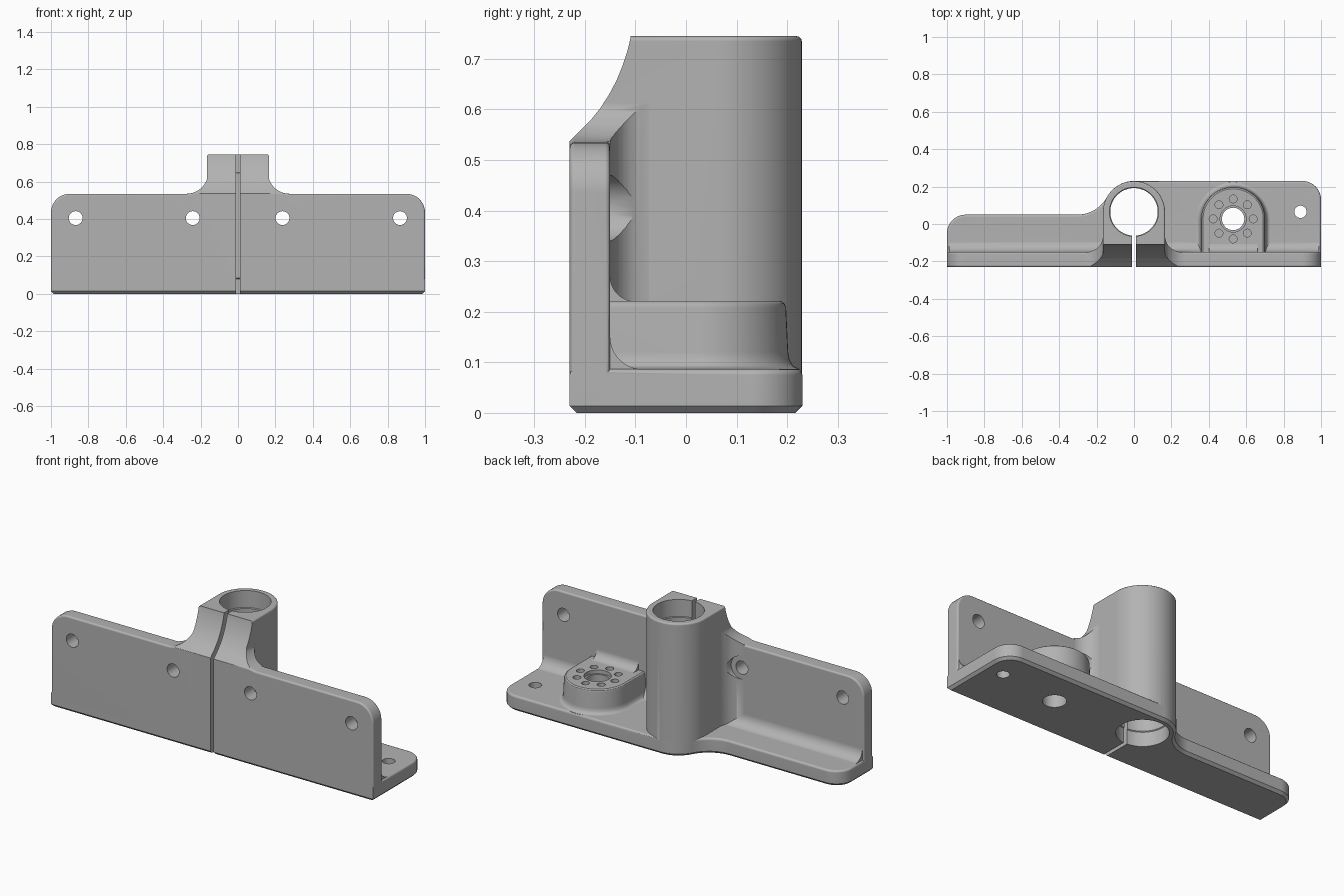
import bpy
import bmesh
from math import cos, sin, radians

cube = bpy.data.objects.get("Cube")
if cube:
    bpy.data.objects.remove(cube, do_unlink=True)

grey = bpy.data.materials.new("plain grey")
grey.use_nodes = True
grey.diffuse_color = (0.45, 0.45, 0.45, 1)
grey.node_tree.nodes["Principled BSDF"].inputs["Base Color"].default_value = (0.45, 0.45, 0.45, 1)


def arc(cx, cy, r, a0, a1, n=10):
    steps = [radians(a0 + (a1 - a0) * i / n) for i in range(n + 1)]
    return [(cx + r * cos(a), cy + r * sin(a)) for a in steps]


def make(name, bm):
    bmesh.ops.recalc_face_normals(bm, faces=bm.faces)
    mesh = bpy.data.meshes.new(name)
    bm.to_mesh(mesh)
    bm.free()
    mesh.materials.append(grey)
    obj = bpy.data.objects.new(name, mesh)
    bpy.context.collection.objects.link(obj)
    return obj


def loft(name, sections, axis="z", bevels=()):
    """Skin a stack of (outline, height) sections; bevels are (edge rule, width, segments)."""
    place = {"x": lambda a, b, h: (h, a, b),
             "y": lambda a, b, h: (a, h, b),
             "z": lambda a, b, h: (a, b, h)}[axis]
    bm = bmesh.new()
    rings = [[bm.verts.new(place(a, b, h)) for a, b in pts] for pts, h in sections]
    for low, high in zip(rings, rings[1:]):
        for i in range(len(low)):
            bm.faces.new((low[i - 1], low[i], high[i], high[i - 1]))
    bm.faces.new(rings[0][::-1])
    bm.faces.new(rings[-1])
    bmesh.ops.recalc_face_normals(bm, faces=bm.faces)
    for rule, width, segments in bevels:
        edges = [e for e in bm.edges
                 if e.calc_face_angle(0) > 0.6 and rule(*(v.co for v in e.verts))]
        bmesh.ops.bevel(bm, geom=edges, offset=width, offset_type="OFFSET", segments=segments,
                        profile=0.5, affect="EDGES", clamp_overlap=True)
    return make(name, bm)


def prism(name, pts, lo, hi, axis="z", bevels=()):
    return loft(name, [(pts, lo), (pts, hi)], axis, bevels)


def cylinder(name, a, b, r, lo, hi, axis="z", n=32):
    return prism(name, arc(a, b, r, 0, 360, n)[:-1], lo, hi, axis)


def combine(target, tool, operation):
    mod = target.modifiers.new("join", "BOOLEAN")
    mod.operation = operation
    mod.solver = "EXACT"
    mod.object = tool
    bpy.context.view_layer.objects.active = target
    bpy.ops.object.modifier_apply(modifier=mod.name)
    bpy.data.objects.remove(tool, do_unlink=True)


def d_shape(cx, cy, r, front, n=32):
    return [(cx - r, front), (cx + r, front)] + arc(cx, cy, r, 0, 180, n)


# Foot plate: deep on the left, shallow on the right, blended round the tower
foot = ([(-1, -0.23), (1, -0.23)] + arc(0.9, 0.13, 0.1, 0, 90)
        + arc(0, 0.065, 0.165, 90, 151.4)
        + arc(-0.303, 0.23, 0.18, -28.6, -90)[1:]
        + arc(-0.9, -0.05, 0.1, 90, 180))
bracket = prism("clamp_bracket", foot, 0, 0.087, bevels=[
    (lambda p, q: p.z + q.z < 0.001, 0.014, 1),
    (lambda p, q: min(p.z, q.z) > 0.08, 0.012, 3)])

# Upright plate with rounded corners and a flared middle
half = [(1, 0.03)] + arc(0.9, 0.435, 0.1, 0, 90) + arc(0.275, 0.65, 0.115, 270, 180) + [(0.16, 0.7)]
wall_outline = half + [(-x, z) for x, z in reversed(half)]
wall = prism("upright_plate", wall_outline, -0.23, -0.15, "y",
             [(lambda p, q: p.z + q.z > 0.3 and abs(p.y - q.y) < 0.001, 0.01, 3)])
combine(bracket, wall, "UNION")

# Tower
tower = prism("tower", d_shape(0, 0.063, 0.166, -0.2, 48), 0.03, 0.745,
              bevels=[(lambda p, q: min(p.z, q.z) > 0.74, 0.01, 3)])
combine(bracket, tower, "UNION")

# Blends between tower and upright plate, cleared round the inner bolt holes
for s in (-1, 1):
    corner = [(0.15, -0.2), (0.255, -0.2)] + arc(0.255, -0.06, 0.09, 270, 180) + [(0.15, -0.06)]
    blend = prism("tower_blend", [(s * x, y) for x, y in corner], 0.05, 0.69)
    combine(blend, prism("blend_limit", wall_outline, -0.3, 0, "y"), "INTERSECT")
    combine(blend, cylinder("bolt_clearance", s * 0.24, 0.405, 0.065, -0.151, 0.1, "y"), "DIFFERENCE")
    combine(bracket, blend, "UNION")


def cove(name, z, r, x0, x1):
    pts = ([(-0.17, z - 0.02), (-0.15 + r, z - 0.02)]
           + arc(-0.15 + r, z + r, r, 270, 180) + [(-0.17, z + r)])
    return prism(name, pts, x0, x1, "x")


# Long inside corner radius
combine(bracket, cove("inside_radius", 0.086, 0.065, -0.99, 0.99), "UNION")

# Mounting boss with flared foot and rounded rim
rings = [(0.024, 0.07), (0.022, 0.087), (0.01, 0.093), (0.003, 0.104), (0, 0.12),
         (-0.004, 0.208), (-0.007, 0.216), (-0.014, 0.221)]
boss = loft("boss", [(d_shape(0.53, 0.027, 0.175 + o, -0.19), z) for o, z in rings])
combine(boss, cove("boss_radius", 0.2205, 0.05, 0.4, 0.66), "UNION")
combine(bracket, boss, "UNION")

# Curved front slope of the tower
slope = [(-0.23, 0.537), (-0.19, 0.577), (-0.17, 0.602), (-0.153, 0.628), (-0.138, 0.656),
         (-0.126, 0.685), (-0.116, 0.715), (-0.11, 0.74), (-0.11, 0.8), (-0.4, 0.8), (-0.4, 0.537)]
cutters = [prism("slope_cutter", slope, -0.4, 0.4, "x")]

# Stepped bore and clamping slot
bore = [(0.131, -0.1), (0.131, 0.08), (0.127, 0.084), (0.127, 0.646), (0.131, 0.65), (0.131, 0.9)]
cutters.append(loft("bore_cutter", [(arc(0, 0.065, r, 0, 360, 48)[:-1], z) for r, z in bore]))
cutters.append(prism("slot_cutter", [(-0.01, -0.4), (0.01, -0.4), (0.01, 0.03), (-0.01, 0.03)], -0.1, 0.9))

# Bolt holes
for x in (-0.868, -0.242, 0.238, 0.866):
    cutters.append(cylinder("wall_hole_cutter", x, 0.405, 0.037, -0.4, 0, "y"))
cutters.append(cylinder("foot_hole_cutter", 0.89, 0.065, 0.033, -0.1, 0.2))
cutters.append(cylinder("boss_hole_cutter", 0.53, 0.027, 0.06, -0.1, 0.4))
cutters.append(cylinder("boss_recess_cutter", 0.53, 0.027, 0.07, 0.2, 0.4))
for i in range(8):
    x, y = arc(0.53, 0.027, 0.107, 0, 360, 8)[i]
    cutters.append(cylinder("boss_screw_cutter", x, y, 0.021, 0.14, 0.4, n=20))
for c in cutters:
    c.hide_render = True
    combine(bracket, c, "DIFFERENCE")

# Smooth shading with crisp edges
bpy.ops.object.select_all(action="DESELECT")
bracket.select_set(True)
bpy.context.view_layer.objects.active = bracket
bpy.ops.object.shade_smooth_by_angle(angle=radians(32))
weighted = bracket.modifiers.new("even shading", "WEIGHTED_NORMAL")
weighted.keep_sharp = True
